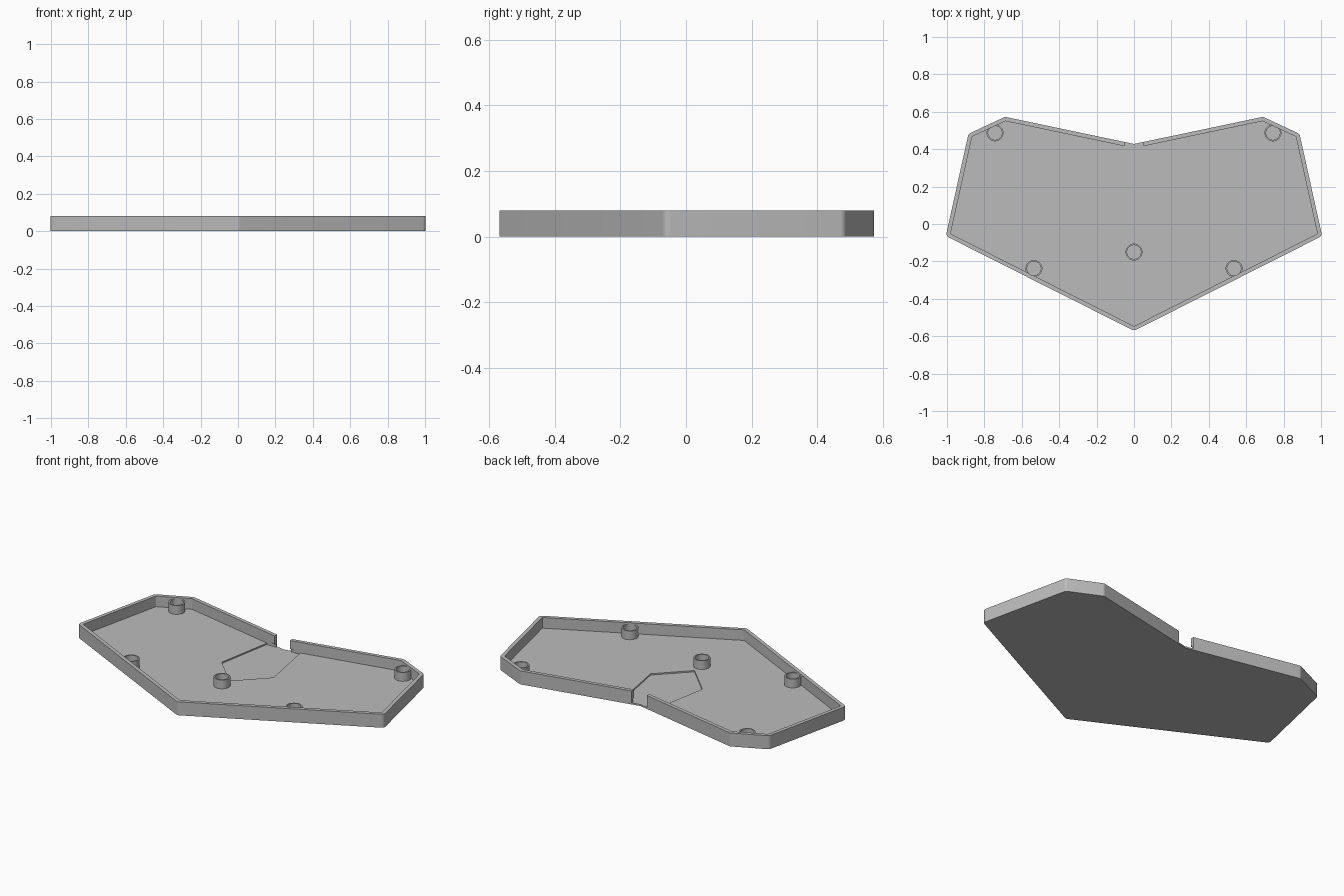
import bpy, bmesh, math
from mathutils import Vector

if "Cube" in bpy.data.objects:
    bpy.data.objects.remove(bpy.data.objects["Cube"])

HEIGHT, FLOOR, WALL = 0.08, 0.017, 0.022
POCKET_Z = 0.009

grey = bpy.data.materials.new("plain grey")
grey.diffuse_color = (0.5, 0.5, 0.5, 1)
grey.use_nodes = True
grey.node_tree.nodes["Principled BSDF"].inputs["Base Color"].default_value = grey.diffuse_color


def fillet(points, radius, steps=6):
    """Round every corner of a closed 2D outline."""
    out = []
    for i, v in enumerate(points):
        a = (points[i - 1] - v).normalized()
        b = (points[(i + 1) % len(points)] - v).normalized()
        d = radius / math.tan(a.angle(b) / 2)
        p, q = v + a * d, v + b * d
        for k in range(steps + 1):
            t = k / steps
            out.append(p * (1 - t) ** 2 + v * 2 * t * (1 - t) + q * t * t)
    return out


def inset(points, width):
    """Offset a counter-clockwise outline inwards."""
    out = []
    for i, v in enumerate(points):
        e1 = (v - points[i - 1]).normalized()
        e2 = (points[(i + 1) % len(points)] - v).normalized()
        n1, n2 = Vector((-e1.y, e1.x)), Vector((-e2.y, e2.x))
        out.append(v + (n1 + n2) * width / (1 + n1.dot(n2)))
    return out


def prism(name, points, z0, z1):
    bm = bmesh.new()
    face = bm.faces.new([bm.verts.new((p[0], p[1], z0)) for p in points])
    top = bmesh.ops.extrude_face_region(bm, geom=[face])["geom"]
    bmesh.ops.translate(bm, vec=(0, 0, z1 - z0),
                        verts=[g for g in top if isinstance(g, bmesh.types.BMVert)])
    bmesh.ops.recalc_face_normals(bm, faces=bm.faces)
    mesh = bpy.data.meshes.new(name)
    bm.to_mesh(mesh)
    bm.free()
    mesh.materials.append(grey)
    obj = bpy.data.objects.new(name, mesh)
    bpy.context.collection.objects.link(obj)
    return obj


def circle(x, y, r, n=40):
    return [(x + r * math.cos(2 * math.pi * i / n),
             y + r * math.sin(2 * math.pi * i / n)) for i in range(n)]


def cut(obj, cutter):
    mod = obj.modifiers.new("cut", "BOOLEAN")
    mod.operation, mod.solver, mod.object = "DIFFERENCE", "EXACT", cutter
    bpy.context.view_layer.objects.active = obj
    bpy.ops.object.modifier_apply(modifier=mod.name)
    bpy.data.objects.remove(cutter)


def smooth(obj):
    bpy.ops.object.select_all(action="DESELECT")
    obj.select_set(True)
    bpy.context.view_layer.objects.active = obj
    bpy.ops.object.shade_smooth_by_angle(angle=math.radians(25))


# Tray outline: right half mirrored to the left, counter-clockwise
right = [(1.006, -0.064), (0.885, 0.482), (0.69, 0.573)]
outline = [Vector(p) for p in
           [(0, -0.571)] + right + [(0, 0.428)] + [(-x, y) for x, y in reversed(right)]]

# Tray with hollow interior
tray = prism("tray", fillet(outline, 0.025), 0, HEIGHT)
cut(tray, prism("hollow", fillet(inset(outline, WALL), 0.005, 3), FLOOR, 0.2))

# Shallow floor pocket and cable gap in the rear wall
pocket = [(0, -0.08), (0.17, 0.09), (0.11, 0.427), (-0.11, 0.427), (-0.17, 0.09)]
cut(tray, prism("pocket", pocket, POCKET_Z, 0.03))
cut(tray, prism("gap", [(-0.05, 0.36), (0.05, 0.36), (0.05, 0.5), (-0.05, 0.5)], POCKET_Z, 0.2))

# Hollow screw posts; the front pair bites into the wall
posts = [("centre_post", 0, -0.15)]
for side, s in (("left", -1), ("right", 1)):
    posts += [(side + "_rear_post", s * 0.743, 0.487), (side + "_front_post", s * 0.535, -0.238)]
for name, x, y in posts:
    if "front" in name:
        cut(tray, prism("bore", circle(x, y, 0.037), FLOOR + 0.0003, 0.2))
    post = prism(name, circle(x, y, 0.045), FLOOR - 0.002, 0.069)
    cut(post, prism("bore", circle(x, y, 0.037), FLOOR + 0.0003, 0.2))
    smooth(post)
smooth(tray)
